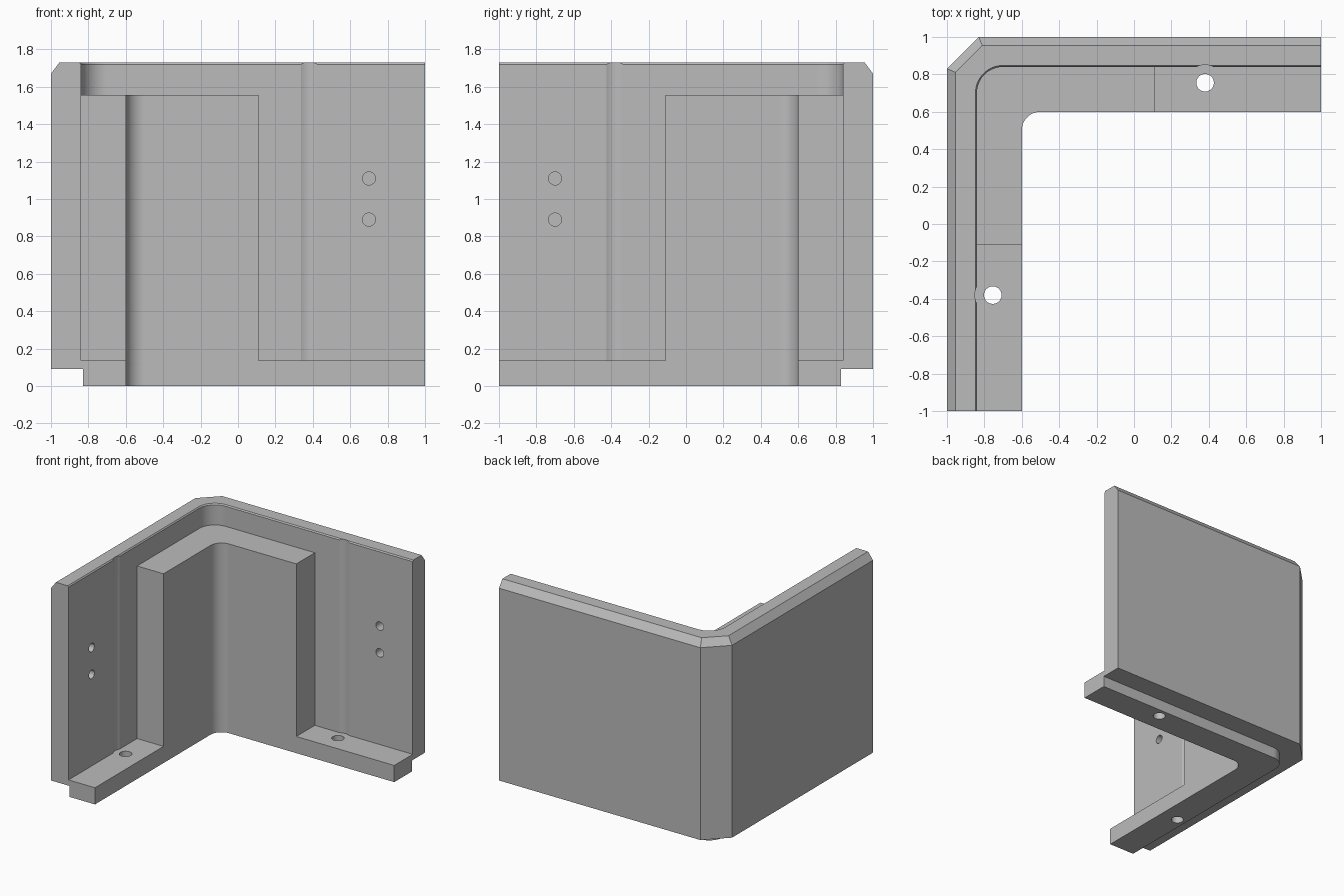
import bpy, bmesh
from math import pi, cos, sin, sqrt
from mathutils import Matrix

cube = bpy.data.objects.get("Cube")
if cube:
    bpy.data.objects.remove(cube, do_unlink=True)

grey = bpy.data.materials.new("plain grey")
grey.use_nodes = True
COLOUR = (0.5, 0.5, 0.5, 1)
grey.diffuse_color = COLOUR
grey.node_tree.nodes["Principled BSDF"].inputs["Base Color"].default_value = COLOUR


def make_object(name, bm):
    bmesh.ops.recalc_face_normals(bm, faces=bm.faces)
    mesh = bpy.data.meshes.new(name)
    bm.to_mesh(mesh)
    bm.free()
    mesh.materials.append(grey)
    obj = bpy.data.objects.new(name, mesh)
    bpy.context.collection.objects.link(obj)
    return obj


def corner_path(inset, radius, end, steps):
    """Line along both arms at an inset from the outside, with an arc at the corner."""
    c = 1 - inset - radius
    pts = [(inset - 1, -end)]
    for i in range(steps + 1):
        a = pi - pi / 2 * i / steps
        pts.append((-c + radius * cos(a), c + radius * sin(a)))
    return pts + [(end, 1 - inset)]


def loft_corner(name, sections, end, outer_steps=16):
    """Loft sections of (z, outer inset, outer radius, inner inset, inner radius)."""
    bm = bmesh.new()
    rings = []
    for z, d_out, r_out, d_in, r_in in sections:
        ring = corner_path(d_out, r_out, end, outer_steps)
        ring += reversed(corner_path(d_in, r_in, end, 16))
        rings.append([bm.verts.new((x, y, z)) for x, y in ring])
    for low, high in zip(rings, rings[1:]):
        for i in range(len(low)):
            j = (i + 1) % len(low)
            bm.faces.new((low[i], low[j], high[j], high[i]))
    bm.faces.new(rings[0])
    bm.faces.new(rings[-1])
    return make_object(name, bm)


def cylinder(name, radius, depth, place, segments=32):
    bm = bmesh.new()
    bmesh.ops.create_cone(bm, cap_ends=True, segments=segments, radius1=radius,
                          radius2=radius, depth=depth, matrix=place)
    return make_object(name, bm)


def combine(target, tool, operation):
    mod = target.modifiers.new(operation.lower(), 'BOOLEAN')
    mod.operation, mod.solver, mod.object = operation, 'EXACT', tool
    bpy.ops.object.select_all(action='DESELECT')
    target.select_set(True)
    bpy.context.view_layer.objects.active = target
    bpy.ops.object.modifier_apply(modifier=mod.name)
    bpy.data.objects.remove(tool, do_unlink=True)


# Outer wall with chamfered corner and bevelled top rim
CHAMFER, RIM = 0.17, 0.045
rim_chamfer = CHAMFER - RIM * (2 - sqrt(2))
bracket = loft_corner("corner_bracket", [
    (0.09, 0, CHAMFER, 0.16, 0.14),
    (1.67, 0, CHAMFER, 0.16, 0.14),
    (1.72, RIM * 5 / 6, CHAMFER - RIM * 5 / 6 * (2 - sqrt(2)), 0.16, 0.14),
    (1.73, RIM, rim_chamfer, 0.152, 0.148)], 1, outer_steps=1)

# Bottom lip, inner ledge and raised corner block
lip = loft_corner("bottom_lip", [(z, 0.17, 0.12, 0.4, 0.1) for z in (0, 0.12)], 1)
ledge = loft_corner("ledge", [(z, 0.1, 0.15, 0.4, 0.1) for z in (0.09, 0.137)], 1)
block = loft_corner("corner_block", [(z, 0.1, 0.15, 0.4, 0.1) for z in (0.1, 1.555)], 0.11)
for part in (lip, ledge, block):
    combine(bracket, part, 'UNION')

# Screw holes and clearance grooves, repeated on both arms
for x, y, turn in ((0.38, 0.755, 'X'), (-0.755, -0.38, 'Y')):
    place = Matrix.Translation((x, y, 0))
    combine(bracket, cylinder("screw_hole", 0.047, 0.6, place), 'DIFFERENCE')
    groove = Matrix.Translation((x, y, 1.137))
    combine(bracket, cylinder("screw_groove", 0.096, 2, groove, 48), 'DIFFERENCE')
    for z in (0.89, 1.11):
        spot = (0.7, 0.83, z) if turn == 'X' else (-0.83, -0.7, z)
        pin = Matrix.Translation(spot) @ Matrix.Rotation(pi / 2, 4, turn)
        combine(bracket, cylinder("pin_hole", 0.035, 0.2, pin), 'DIFFERENCE')

# Smooth fillets, crisp edges
bpy.ops.object.shade_smooth_by_angle(angle=pi / 9)
weighted = bracket.modifiers.new("weighted normals", 'WEIGHTED_NORMAL')
weighted.keep_sharp = True
